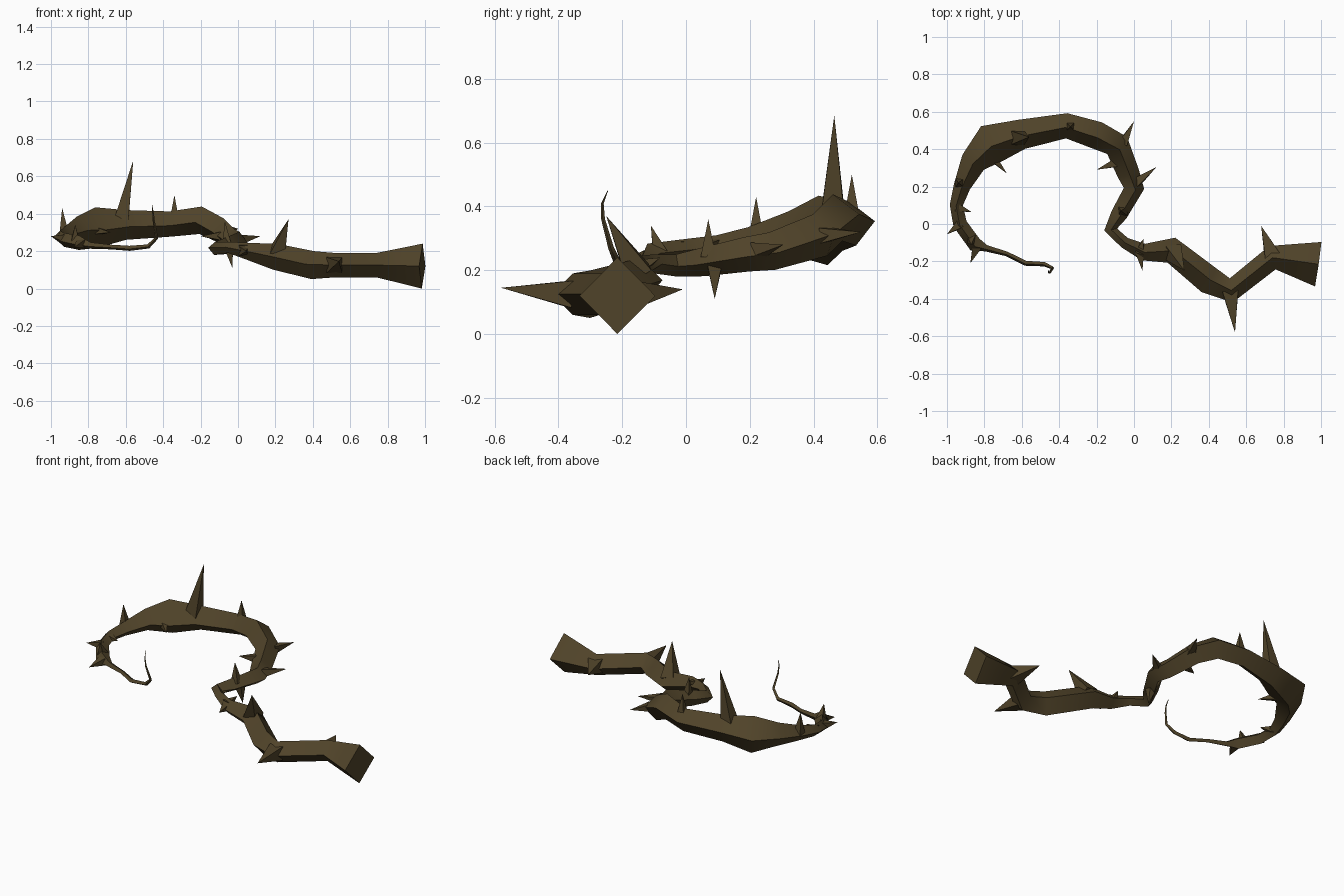
import bpy, bmesh, math
from mathutils import Vector

cube = bpy.data.objects.get("Cube")
if cube:
    bpy.data.objects.remove(cube, do_unlink=True)

bark = bpy.data.materials.new("dark_brown_bark")
bark.use_nodes = True
colour = (0.08, 0.056, 0.022, 1)
bark.diffuse_color = colour
bsdf = next(n for n in bark.node_tree.nodes if n.type == 'BSDF_PRINCIPLED')
bsdf.inputs["Base Color"].default_value = colour
bsdf.inputs["Roughness"].default_value = 0.9


def finish(name, bm, angle):
    bmesh.ops.recalc_face_normals(bm, faces=bm.faces)
    mesh = bpy.data.meshes.new(name)
    bm.to_mesh(mesh)
    bm.free()
    mesh.materials.append(bark)
    obj = bpy.data.objects.new(name, mesh)
    bpy.context.collection.objects.link(obj)
    bpy.ops.object.select_all(action='DESELECT')
    obj.select_set(True)
    bpy.context.view_layer.objects.active = obj
    bpy.ops.object.shade_smooth_by_angle(angle=math.radians(angle))


def tube(name, path, sides=4):
    """Sweep a faceted ring along x, y, z, radius points, keeping it untwisted."""
    bm = bmesh.new()
    pts = [Vector(p[:3]) for p in path]
    side, rings = Vector((0, 1, 0)), []
    for i, p in enumerate(pts):
        before = (p - pts[max(i - 1, 0)]).normalized()
        after = (pts[min(i + 1, len(pts) - 1)] - p).normalized()
        t = (before + after).normalized()
        side = (side - t * side.dot(t)).normalized()
        up = t.cross(side)
        r = path[i][3]
        rings.append([bm.verts.new(p + r * (side * math.cos(a) + up * math.sin(a)))
                      for a in (math.tau * k / sides for k in range(sides))])
    for a, b in zip(rings, rings[1:]):
        for k in range(sides):
            n = (k + 1) % sides
            bm.faces.new((a[k], a[n], b[n], b[k]))
    bm.faces.new(rings[0])
    bm.faces.new(rings[-1])
    finish(name, bm, 55)


def thorn(name, base, tip, radius):
    """Four-sided spike whose foot is sunk into the stem."""
    bm = bmesh.new()
    base, tip = Vector(base), Vector(tip)
    axis = (tip - base).normalized()
    side = axis.orthogonal().normalized()
    up = axis.cross(side)
    ring = [bm.verts.new(base + radius * (side * math.cos(a) + up * math.sin(a)))
            for a in (math.tau * k / 4 for k in range(4))]
    top = bm.verts.new(tip)
    for k in range(4):
        bm.faces.new((ring[k], ring[(k + 1) % 4], top))
    bm.faces.new(ring)
    finish(name, bm, 55)


# Main stem: flared square butt, zigzag and narrow bend
stem = [(.985, -.215, .12, .12), (.74, -.18, .125, .065), (.52, -.355, .125, .065),
        (.4, -.3, .125, .075), (.2, -.14, .17, .07), (.05, -.15, .2, .045),
        (-.05, -.1, .22, .03), (-.125, -.03, .215, .035), (-.08, .05, .225, .045)]
# Thick arch
arch = [(-.08, .05, .225, .045), (0, .19, .25, .055), (-.03, .27, .26, .06),
        (-.09, .42, .31, .07), (-.2, .475, .365, .075), (-.36, .525, .345, .068),
        (-.6, .48, .34, .08), (-.76, .43, .325, .11), (-.86, .33, .315, .07)]
# Thinning end and curled tendril
tail = [(-.86, .33, .315, .07), (-.92, .2, .29, .045), (-.95, .1, .275, .035),
        (-.93, 0, .26, .038), (-.85, -.11, .245, .04), (-.79, -.13, .23, .018),
        (-.68, -.16, .222, .013), (-.58, -.21, .215, .014), (-.48, -.215, .225, .012),
        (-.435, -.235, .27, .009), (-.45, -.26, .36, .006), (-.455, -.262, .41, .004),
        (-.46, -.245, .45, .001)]
tube("thorny_stem", stem + arch[1:] + tail[1:])

# Large thorns
thorn("tall_thorn", (-.625, .46, .36), (-.56, .465, .685), .055)
thorn("butt_thorn", (.74, -.17, .125), (.68, -.01, .14), .06)
thorn("elbow_thorn", (.515, -.36, .125), (.54, -.58, .145), .06)
thorn("lower_stem_thorn", (.21, -.15, .19), (.27, -.25, .37), .06)

# Small thorns
small = [((-.34, .52, .37), (-.34, .52, .5)), ((-.06, .43, .31), (0, .55, .32)),
         ((-.09, .33, .28), (-.2, .29, .28)), ((.01, .22, .26), (.12, .305, .28)),
         ((.03, -.15, .2), (.045, -.25, .2)), ((.03, -.15, .21), (.05, -.08, .24)),
         ((-.05, .09, .22), (-.03, .09, .11)), ((-.06, .07, .24), (-.07, .07, .36)),
         ((-.93, .22, .3), (-.94, .22, .43)), ((-.87, -.08, .25), (-.87, -.11, .34)),
         ((-.95, .09, .275), (-.87, .065, .28)), ((-.93, 0, .265), (-1, -.055, .28)),
         ((-.84, -.12, .24), (-.875, -.21, .22)), ((-.77, .37, .31), (-.68, .27, .3))]
for i, (base, tip) in enumerate(small, 1):
    thorn(f"small_thorn_{i}", base, tip, .034)
